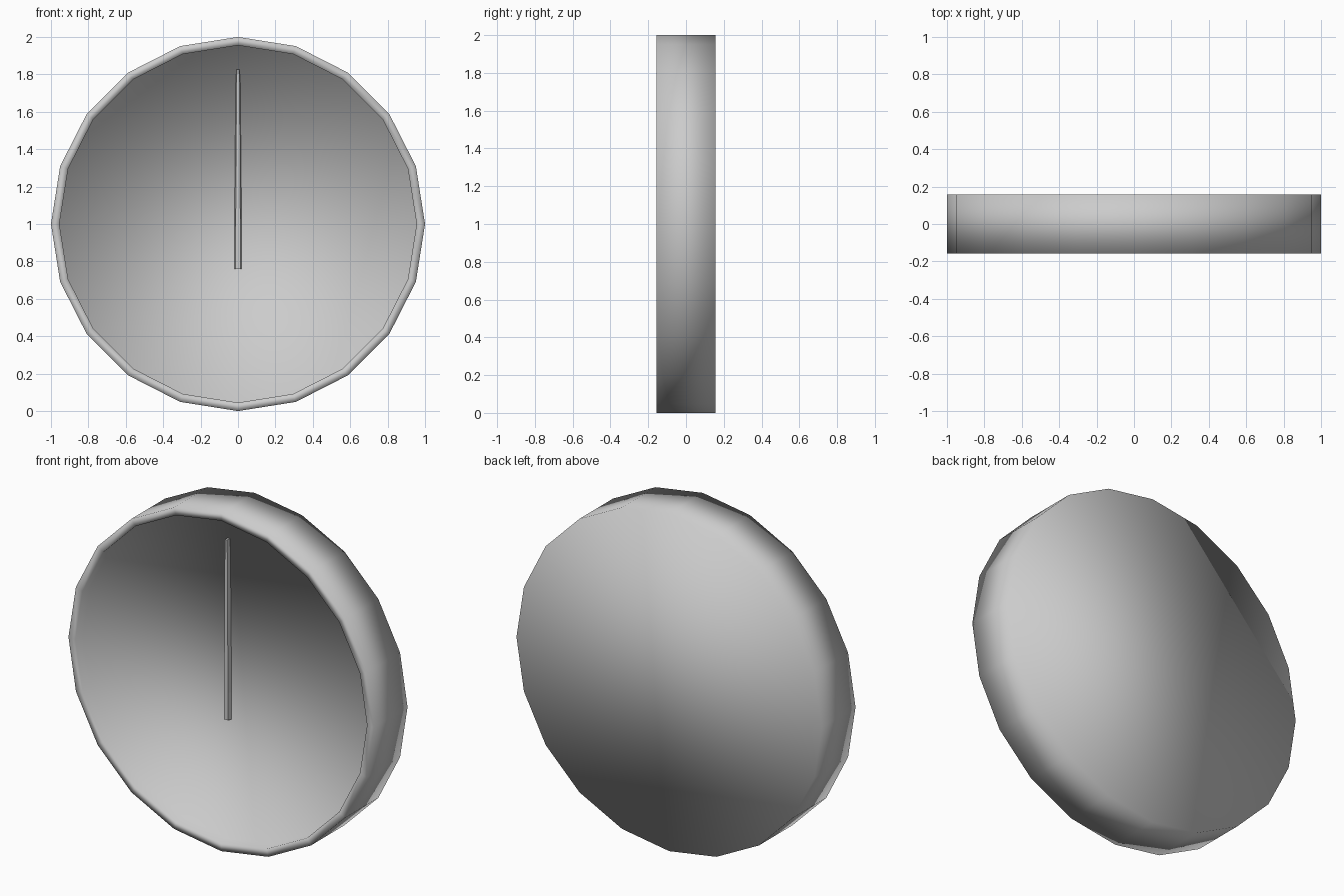
import bpy, bmesh
from math import cos, sin, tau

if "Cube" in bpy.data.objects:
    bpy.data.objects.remove(bpy.data.objects["Cube"])

SIDES = 20
CENTER_Z = 1.0


def finish(bm, name, smooth):
    bmesh.ops.recalc_face_normals(bm, faces=bm.faces[:])
    mesh = bpy.data.meshes.new(name)
    bm.to_mesh(mesh)
    bm.free()
    for p in mesh.polygons:
        p.use_smooth = smooth
    obj = bpy.data.objects.new(name, mesh)
    bpy.context.collection.objects.link(obj)
    return obj


def loft(bm, rings):
    """Join equal-sized vertex loops with quads and cap both ends."""
    loops = [[bm.verts.new(co) for co in ring] for ring in rings]
    for a, b in zip(loops, loops[1:]):
        n = len(a)
        for i in range(n):
            j = (i + 1) % n
            bm.faces.new((a[i], a[j], b[j], b[i]))
    bm.faces.new(loops[0])
    bm.faces.new(loops[-1])


def circle(r, y):
    return [(r * cos(tau * i / SIDES), y, CENTER_Z + r * sin(tau * i / SIDES))
            for i in range(SIDES)]


# Round case: flat back, side wall, thin front rim and recessed dial
bm = bmesh.new()
loft(bm, [circle(1.0, 0.157), circle(1.0, -0.157),
          circle(0.955, -0.157), circle(0.955, -0.085)])
finish(bm, "clock_case", True)

# Tapered hand with slightly bevelled front, lying on the dial
bm = bmesh.new()
rings = []
for z, back, front in [(0.76, 0.020, 0.014), (0.92, 0.020, 0.013),
                       (1.76, 0.012, 0.008), (1.825, 0.008, 0.006)]:
    rings.append([(-back, -0.088, z), (back, -0.088, z),
                  (front, -0.112, z), (-front, -0.112, z)])
loft(bm, rings)
finish(bm, "clock_hand", False)
